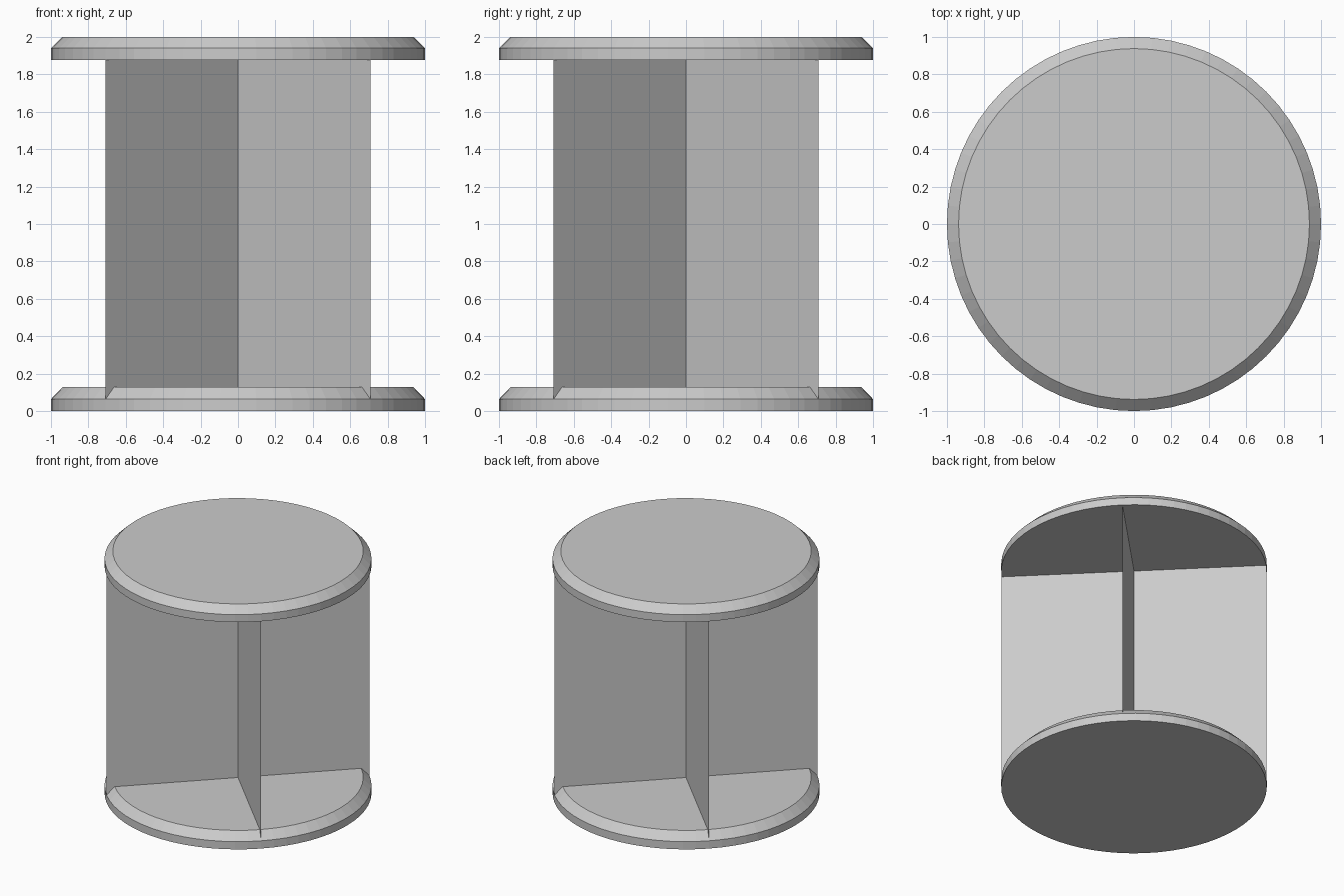
import bpy, bmesh, math

if "Cube" in bpy.data.objects:
    bpy.data.objects.remove(bpy.data.objects["Cube"])

SEGMENTS = 64


def new_object(name, bm):
    mesh = bpy.data.meshes.new(name)
    bm.to_mesh(mesh)
    bm.free()
    obj = bpy.data.objects.new(name, mesh)
    bpy.context.collection.objects.link(obj)
    return obj


def chamfered_disc(name, base, rim, top):
    """Closed disc with a chamfered upper edge."""
    bm = bmesh.new()
    rings = []
    for radius, z in ((1.0, base), (1.0, rim), (0.938, top)):
        rings.append([bm.verts.new((radius * math.cos(a), radius * math.sin(a), z))
                      for a in (2 * math.pi * i / SEGMENTS for i in range(SEGMENTS))])
    for low, high in zip(rings, rings[1:]):
        for i in range(SEGMENTS):
            j = (i + 1) % SEGMENTS
            bm.faces.new((low[i], low[j], high[j], high[i]))
    bm.faces.new(rings[0][::-1])
    bm.faces.new(rings[-1])
    return new_object(name, bm)


def wing(name, angle, bottom, top):
    """Thin upright sheet from the central axis to the rim."""
    bm = bmesh.new()
    x, y = math.cos(angle), math.sin(angle)
    bm.faces.new([bm.verts.new(p) for p in
                  ((0, 0, bottom), (x, y, bottom), (x, y, top), (0, 0, top))])
    return new_object(name, bm)


# Floor and canopy discs
chamfered_disc("floor_disc", 0.0, 0.064, 0.128)
chamfered_disc("canopy_disc", 1.878, 1.94, 2.0)

# Four crossing door wings on the diagonals
for k in range(4):
    wing(f"door_wing_{k + 1}", math.radians(45 + 90 * k), 0.064, 1.88)
